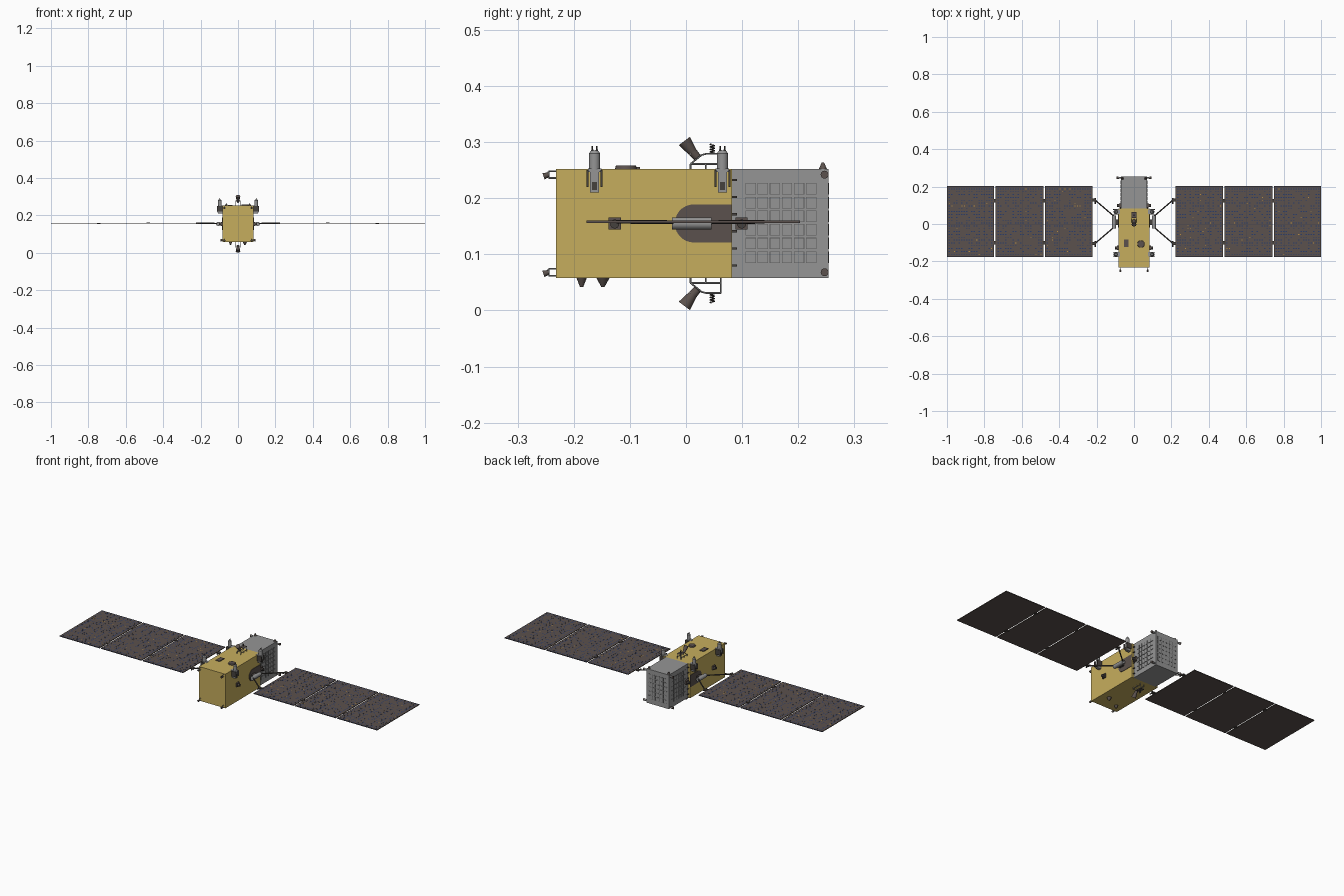
import bpy, bmesh, math, random
from mathutils import Vector, Matrix

if "Cube" in bpy.data.objects:
    bpy.data.objects.remove(bpy.data.objects["Cube"])

random.seed(4)
ZC = 0.155  # mid height of the spacecraft


def mat(name, c):
    m = bpy.data.materials.new(name)
    m.diffuse_color = (*c, 1)
    m.use_nodes = True
    m.node_tree.nodes["Principled BSDF"].inputs["Base Color"].default_value = m.diffuse_color
    return m


GOLD = mat("gold_foil", (0.565, 0.42, 0.11))
GREY = mat("grey_metal", (0.30, 0.30, 0.30))
LINE = mat("dark_grey", (0.11, 0.11, 0.11))
BROWN = mat("panel_brown", (0.105, 0.083, 0.074))
BLUE = mat("cell_blue", (0.022, 0.045, 0.15))
ORANGE = mat("contact_orange", (0.48, 0.27, 0.06))
DARK = mat("dark_hardware", (0.06, 0.052, 0.047))


def finish(name, bm, m, smooth=False):
    me = bpy.data.meshes.new(name)
    bmesh.ops.recalc_face_normals(bm, faces=bm.faces)
    bm.to_mesh(me)
    bm.free()
    me.materials.append(m)
    ob = bpy.data.objects.new(name, me)
    bpy.context.collection.objects.link(ob)
    if smooth:
        bpy.context.view_layer.objects.active = ob
        ob.select_set(True)
        bpy.ops.object.shade_smooth_by_angle()
        ob.select_set(False)
    return ob


def boxes(name, m, items):
    """One object from a list of (centre, size) boxes."""
    bm = bmesh.new()
    for c, s in items:
        bmesh.ops.create_cube(bm, size=1, matrix=Matrix.Translation(c) @ Matrix.Diagonal((*s, 1)))
    return finish(name, bm, m)


def rods(name, m, items, seg=16):
    """One object from a list of (start, end, start radius, end radius) cones."""
    bm = bmesh.new()
    for a, b, r1, r2 in items:
        a, b = Vector(a), Vector(b)
        d = b - a
        M = Matrix.Translation((a + b) / 2) @ d.to_track_quat('Z', 'Y').to_matrix().to_4x4()
        bmesh.ops.create_cone(bm, cap_ends=True, segments=seg, radius1=r1, radius2=r2,
                              depth=d.length, matrix=M)
    return finish(name, bm, m, seg > 6)


def prism(name, m, pts, to3d, vec):
    """Extruded flat outline."""
    bm = bmesh.new()
    f = bm.faces.new([bm.verts.new(to3d(*p)) for p in pts])
    r = bmesh.ops.extrude_face_region(bm, geom=[f])
    bmesh.ops.translate(bm, vec=vec, verts=[v for v in r['geom'] if isinstance(v, bmesh.types.BMVert)])
    return finish(name, bm, m)


# Main bus and rear equipment module
boxes("main_body", GOLD, [((0, -0.075, ZC), (0.166, 0.314, 0.194))])
boxes("rear_module", GREY, [((0, 0.168, ZC), (0.14, 0.172, 0.194))])

# Square tiles on the module's sides and back
frames, tiles = [], []
for r in range(6):
    z = 0.095 + 0.0243 * r
    for c in range(6):
        for s in (-1, 1):
            y = 0.1155 + 0.0215 * c
            frames.append(((s * 0.07, y, z), (0.002, 0.0185, 0.0205)))
            tiles.append(((s * 0.07, y, z), (0.004, 0.0165, 0.0185)))
    for c in range(5):
        x = (c - 2) * 0.0245
        frames.append(((x, 0.254, z), (0.0205, 0.001, 0.0205)))
        tiles.append(((x, 0.254, z), (0.0180, 0.002, 0.0180)))
boxes("tile_borders", LINE, frames)
boxes("tiles", GREY, tiles)
boxes("module_clips", DARK, [((s * 0.072, 0.086, 0.08 + 0.0305 * i), (0.008, 0.01, 0.004))
                             for s in (-1, 1) for i in range(6)])

# Corner nozzles: rear ones point sideways and up, front ones forward on thin frames
rear, tips, front, stays = [], [], [], []
for s in (-1, 1):
    for z, k in ((0.068, -1), (0.242, 1)):
        x = s * 0.073
        rear.append(((s * 0.086, 0.247, z), (s * 0.069, 0.247, z), 0.006, 0.003))
        tips.append(((s * 0.094, 0.247, z), (s * 0.086, 0.247, z), 0.007, 0.006))
        front.append(((x, -0.245, z), (x, -0.254, z - 0.003), 0.004, 0.006))
        stays += [((x, -0.23, z + d), (x, -0.245, z + d), 0.0015, 0.0015) for d in (-0.006, 0.006)]
        stays.append(((x, -0.245, z - 0.006), (x, -0.245, z + 0.006), 0.0015, 0.0015))
    tips.append(((s * 0.062, 0.244, 0.25), (s * 0.062, 0.244, 0.264), 0.008, 0.002))
rods("rear_nozzle_stems", GREY, rear)
rods("rear_nozzles", BROWN, tips)
rods("front_nozzles", BROWN, front)
rods("front_nozzle_frames", GREY, stays, 6)

# Roof fittings and belly cones
boxes("roof_hatch", BROWN, [((-0.041, -0.103, 0.2535), (0.025, 0.042, 0.005))])
rods("roof_disc", BROWN, [((0.037, -0.107, 0.25), (0.037, -0.107, 0.258), 0.02, 0.018)], 24)
rods("belly_cones", BROWN, [((x, y, 0.06), (x, y, 0.042), r, 0.003)
                            for x, y, r in ((-0.04, -0.186, 0.01), (0.037, -0.148, 0.013))])

# Upper side thruster pods
pods, prongs, plates, rails = [], [], [], []
for s in (-1, 1):
    for y in (-0.163, 0.065):
        x = s * 0.097
        pods += [((x, y, 0.25), (x, y, 0.28), 0.010, 0.010), ((x, y, 0.28), (x, y, 0.285), 0.010, 0.006)]
        prongs += [((x, y + d, 0.28), (x, y + d, 0.293), 0.0025, 0.001) for d in (-0.004, 0.004)]
        plates += [((s * 0.094, y, 0.23), (0.024, 0.016, 0.04)), ((s * 0.09, y, 0.25), (0.03, 0.024, 0.006))]
        rails += [((s * 0.097, y + d, 0.235), (0.03, 0.003, 0.03)) for d in (-0.0125, 0.0125)]
        rails.append(((s * 0.107, y, 0.222), (0.003, 0.009, 0.014)))
rods("thruster_pods", GREY, pods)
rods("thruster_prongs", DARK, prongs, 8)
boxes("thruster_brackets", GREY, plates)
boxes("thruster_rails", DARK, rails)

# Antenna groups above and below, on open frames
for u, tag in ((1, "top"), (-1, "bottom")):
    def P(x, y, h):
        return (x, y, ZC + u * h)
    outline = [(0.008, 0.106), (0.028, 0.122), (0.036, 0.124), (0.062, 0.124), (0.062, 0.106), (0.008, 0.106)]
    rods(tag + "_antenna_frame", GREY,
         [(P(x, *a), P(x, *b), 0.0015, 0.0015) for x in (-0.012, 0.012)
          for a, b in zip(outline, outline[1:])] +
         [(P(x, y, 0.094), P(x, y, 0.106), 0.0015, 0.0015) for x in (-0.012, 0.012) for y in (0.008, 0.035, 0.062)], 6)
    boxes(tag + "_antenna_deck", BROWN, [(P(0, 0.048, 0.124), (0.026, 0.030, 0.002))])
    rods(tag + "_horn", BROWN, [(P(0, 0.021, 0.117), P(0, 0.012, 0.127), 0.007, 0.008),
                                (P(0, 0.012, 0.127), P(0, -0.003, 0.147), 0.008, 0.0125)], 24)
    coil = [P(0.004 * math.cos(t * 0.7), 0.047 + 0.004 * math.sin(t * 0.7), 0.124 + 0.0005 * t)
            for t in range(36)]
    rods(tag + "_coil", DARK, [(a, b, 0.0011, 0.0011) for a, b in zip(coil, coil[1:])], 6)

# Solar wings
XS = [(0.222, 0.476), (0.484, 0.740), (0.748, 1.0)]
Y0, Y1, ZP = -0.177, 0.203, 0.158
for s, tag in ((-1, "left"), (1, "right")):
    # Side shield with rounded front, and drive cylinder
    arc = [(0.014 - 0.034 * math.sin(a), 0.155 + 0.034 * math.cos(a))
           for a in [math.pi * i / 14 for i in range(15)]]
    prism(tag + "_side_shield", BROWN, arc + [(0.081, 0.121), (0.081, 0.189)],
          lambda y, z: (s * 0.082, y, z), (s * 0.003, 0, 0))
    rods(tag + "_wing_drive", GREY, [((s * 0.106, -0.025, 0.155), (s * 0.106, 0.045, 0.155), 0.011, 0.011)])
    boxes(tag + "_drive_mount", DARK, [((s * 0.092, 0.01, 0.155), (0.022, 0.03, 0.016))])
    # Hold-down blocks with round studs on the hull sides
    boxes(tag + "_hold_downs", BROWN, [((s * 0.085, -0.127, 0.155), (0.012, 0.022, 0.022)),
                                       ((s * 0.074, 0.099, 0.155), (0.014, 0.022, 0.022))])
    rods(tag + "_hold_down_studs", DARK, [((s * x, y, 0.154), (s * (x + 0.016), y, 0.154), 0.008, 0.008)
                                          for x, y in ((0.085, -0.127), (0.075, 0.099))])
    # Yoke arms and feet
    arms, feet = [], []
    for ya, yb in ((0.042, 0.128), (-0.018, -0.104)):
        arms += [((s * 0.108, ya, 0.157), (s * 0.208, yb, 0.158), 0.0035, 0.0035),
                 ((s * 0.207, yb - 0.02, 0.158), (s * 0.207, yb + 0.012, 0.158), 0.003, 0.003)]
        feet.append(((s * 0.214, yb, 0.158), (0.02, 0.016, 0.007)))
    rods(tag + "_yoke_arms", DARK, arms, 8)
    boxes(tag + "_yoke_feet", DARK, feet)
    # Panels with hinges
    boxes(tag + "_solar_panels", BROWN, [((s * (a + b) / 2, (Y0 + Y1) / 2, ZP), (b - a, Y1 - Y0, 0.004))
                                         for a, b in XS])
    boxes(tag + "_panel_hinges", DARK, [((s * x, y, ZP + d), (0.018, 0.018, 0.005))
                                        for x, d in ((0.48, 0.001), (0.744, -0.001)) for y in (-0.1, 0.125)])
    # Thin blue cell dashes in rows and a few orange contacts on the sun side
    blue, orange = [], []
    for a, b in XS:
        xm = (a + b) / 2
        blue += [((s * xm, y, ZP + 0.0018), (b - a, 0.003, 0.001)) for y in (Y0 + 0.0015, Y1 - 0.0015)]
        for i in range(18):
            for j in range(24):
                p = (s * (a + 0.013 + i * (b - a - 0.026) / 17), Y0 + 0.015 + j * 0.0152, ZP + 0.0018)
                edge = i in (0, 17) or j in (0, 23)
                if random.random() < 0.03:
                    orange.append((p, (0.006, 0.004, 0.001)))
                elif edge or random.random() < 0.5:
                    blue.append((p, (0.008, 0.0045, 0.001)))
    boxes(tag + "_cell_dashes", BLUE, blue)
    boxes(tag + "_cell_contacts", ORANGE, orange)
